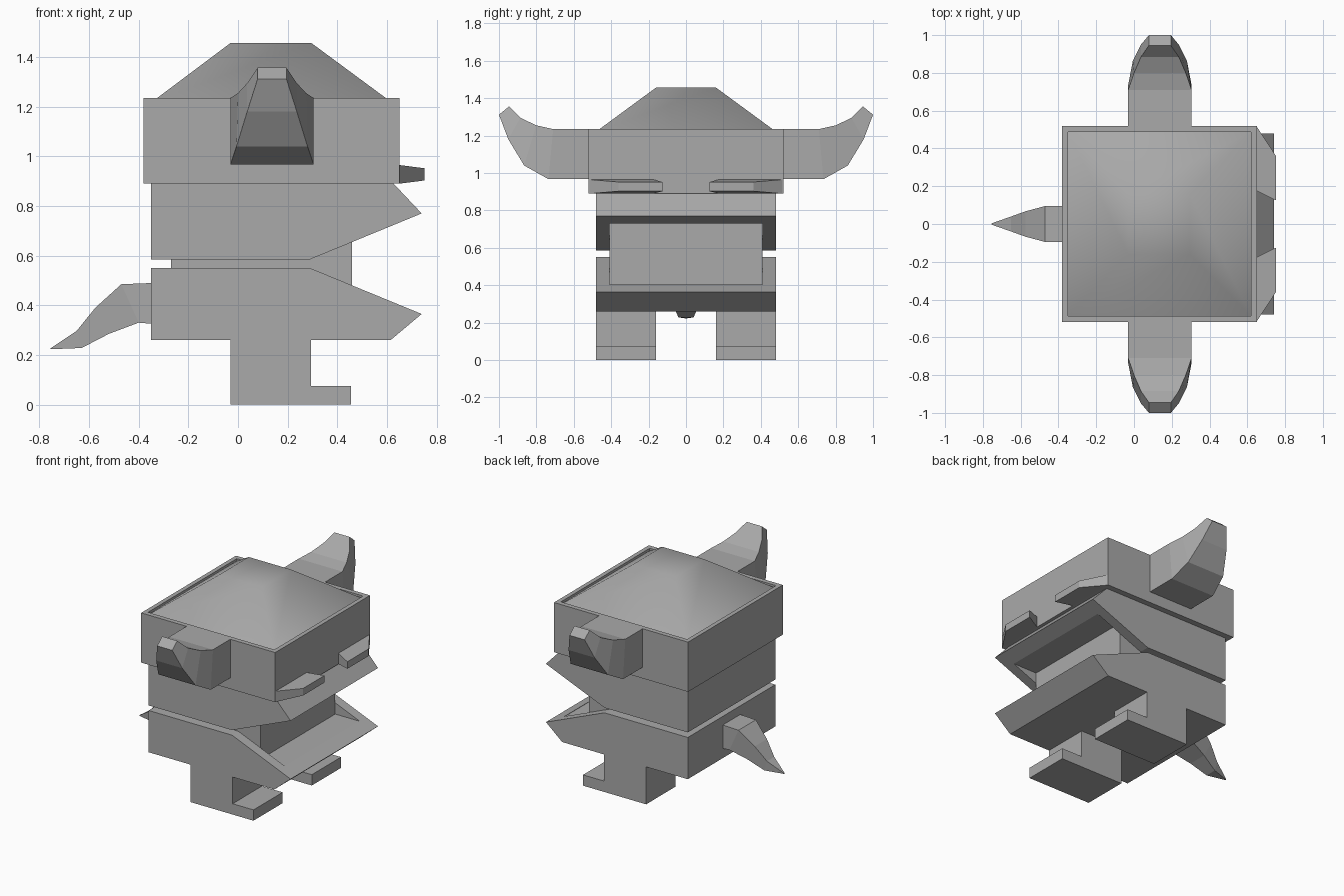
import bpy
import bmesh

cube = bpy.data.objects.get("Cube")
if cube:
    bpy.data.objects.remove(cube, do_unlink=True)

GREY = (0.4, 0.4, 0.4, 1.0)
grey = bpy.data.materials.new("plain grey")
grey.use_nodes = True
grey.diffuse_color = GREY
grey.node_tree.nodes["Principled BSDF"].inputs["Base Color"].default_value = GREY


def finish(name, bm):
    bmesh.ops.remove_doubles(bm, verts=bm.verts, dist=0.0001)
    bmesh.ops.recalc_face_normals(bm, faces=bm.faces)
    mesh = bpy.data.meshes.new(name)
    bm.to_mesh(mesh)
    bm.free()
    mesh.materials.append(grey)
    obj = bpy.data.objects.new(name, mesh)
    bpy.context.collection.objects.link(obj)
    return obj


def loft(name, rings):
    """Skin a list of matching point rings and cap both ends."""
    bm = bmesh.new()
    loops = [[bm.verts.new(p) for p in ring] for ring in rings]
    for a, b in zip(loops, loops[1:]):
        for i in range(len(a)):
            j = (i + 1) % len(a)
            bm.faces.new((a[i], a[j], b[j], b[i]))
    bm.faces.new(loops[0])
    bm.faces.new(loops[-1])
    return finish(name, bm)


def extrude_y(name, profile, y0, y1):
    return loft(name, [[(x, y, z) for x, z in profile] for y in (y0, y1)])


def box(name, x0, x1, y0, y1, z0, z1):
    return extrude_y(name, [(x0, z0), (x1, z0), (x1, z1), (x0, z1)], y0, y1)


def rect(x0, x1, y, z):
    return [(x0, -y, z), (x1, -y, z), (x1, y, z), (x0, y, z)]


# Jaws: wedge profiles with the mouth hollow cut out
lower = extrude_y("lower_jaw", [(-0.35, 0.26), (0.615, 0.26), (0.74, 0.365),
                                (0.29, 0.55), (-0.35, 0.55)], -0.48, 0.48)
upper = extrude_y("upper_jaw", [(-0.35, 0.585), (0.29, 0.585), (0.74, 0.77),
                                (0.625, 0.892), (-0.35, 0.892)], -0.48, 0.48)
cutter = box("mouth_cutter", 0.40, 0.645, -0.41, 0.41, 0.402, 0.73)
cutter.hide_render = True
for jaw in (lower, upper):
    mod = jaw.modifiers.new("mouth", "BOOLEAN")
    mod.operation = "DIFFERENCE"
    mod.solver = "EXACT"
    mod.object = cutter
    bpy.context.view_layer.objects.active = jaw
    bpy.ops.object.modifier_apply(modifier=mod.name)
bpy.data.objects.remove(cutter, do_unlink=True)

# Core joining the jaws
box("mouth_core", -0.27, 0.46, -0.41, 0.41, 0.39, 0.74)

# Helmet band with a shallow sunken top
loft("helmet_band", [rect(-0.38, 0.65, 0.52, 0.89), rect(-0.38, 0.65, 0.52, 1.235),
                     rect(-0.35, 0.62, 0.487, 1.235), rect(-0.35, 0.62, 0.487, 1.215)])

# Smooth dome on the helmet
dome = loft("helmet_dome", [rect(-0.35, 0.62, 0.487, 1.217), rect(-0.03, 0.295, 0.16, 1.457)])
for face in dome.data.polygons:
    face.use_smooth = face.normal.z > -0.5

# Horn sections: top y, top z, top half width, bottom y, bottom z, bottom half width
HORN = [(0.51, 1.235, 0.168, 0.51, 0.967, 0.168),
        (0.71, 1.235, 0.168, 0.735, 0.967, 0.168),
        (0.80, 1.255, 0.137, 0.865, 1.04, 0.143),
        (0.885, 1.295, 0.10, 0.95, 1.18, 0.10),
        (0.945, 1.357, 0.058, 1.0, 1.312, 0.058)]
HORN_X = 0.137

for side, s in (("left", 1), ("right", -1)):
    loft(side + "_horn", [[(HORN_X - wt, s * yt, zt), (HORN_X + wt, s * yt, zt),
                           (HORN_X + wb, s * yb, zb), (HORN_X - wb, s * yb, zb)]
                          for yt, zt, wt, yb, zb, wb in HORN])
    # Tapered brow
    loft(side + "_brow", [[(x, s * a, z0), (x, s * b, z0), (x, s * b, z1), (x, s * a, z1)]
                          for x, a, b, z0, z1 in ((0.65, 0.175, 0.515, 0.89, 0.965),
                                                  (0.752, 0.125, 0.36, 0.903, 0.952))])
    # Leg and foot in one profile
    extrude_y(side + "_leg", [(-0.03, 0), (0.455, 0), (0.455, 0.075), (0.295, 0.075),
                              (0.295, 0.27), (-0.03, 0.27)], s * 0.16, s * 0.48)

# Tail sections: top x, top z, bottom x, bottom z, half width
TAIL = [(-0.34, 0.49, -0.34, 0.325, 0.095),
        (-0.47, 0.485, -0.40, 0.33, 0.095),
        (-0.575, 0.39, -0.52, 0.285, 0.067),
        (-0.65, 0.297, -0.63, 0.228, 0.04),
        (-0.755, 0.227, -0.755, 0.223, 0.003)]
loft("tail", [[(xt, -w, zt), (xt, w, zt), (xb, w, zb), (xb, -w, zb)]
              for xt, zt, xb, zb, w in TAIL])
